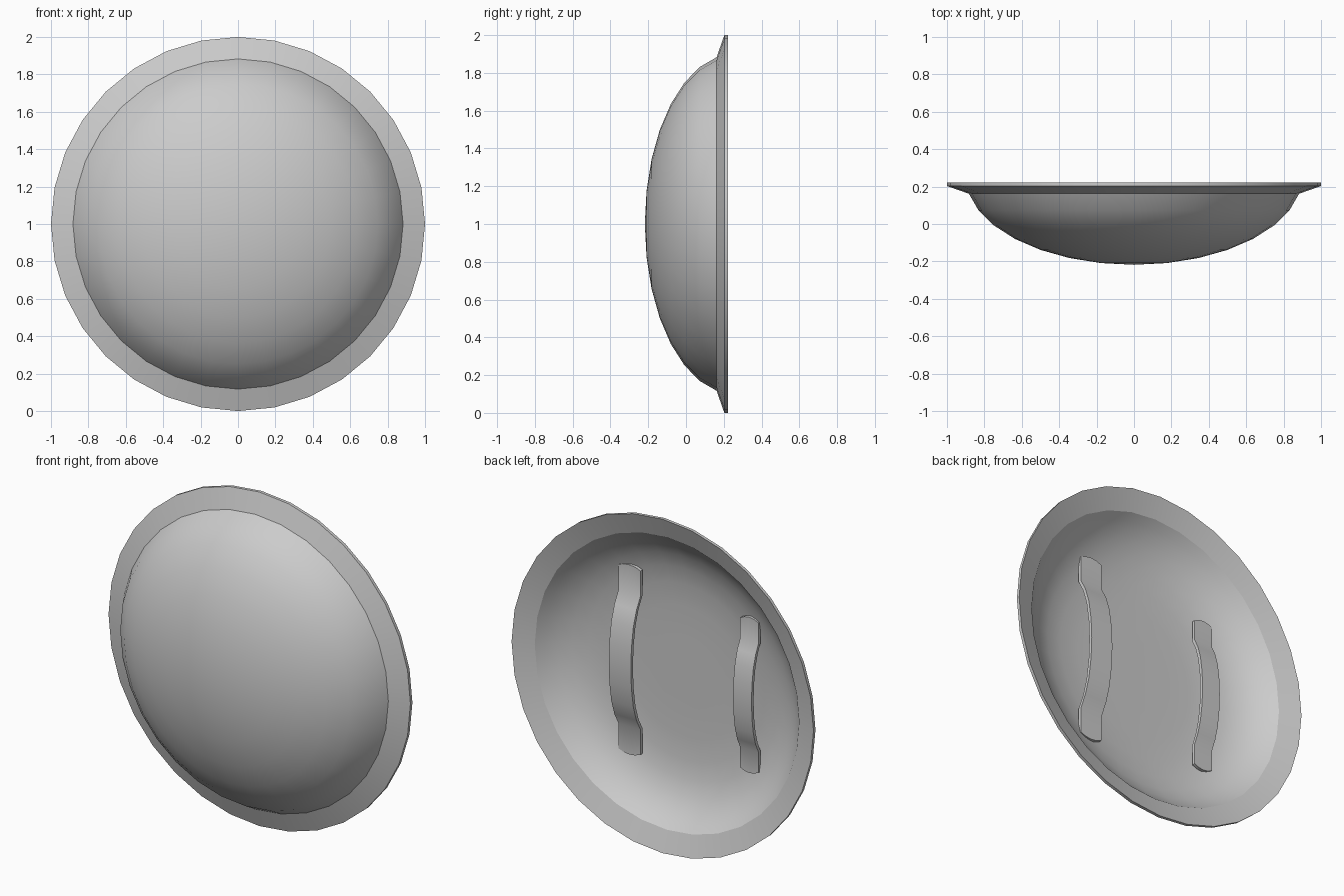
import bpy, bmesh
from math import sin, cos, pi, radians
from mathutils import Vector

cube = bpy.data.objects.get("Cube")
if cube:
    bpy.data.objects.remove(cube, do_unlink=True)

COLOUR = (0.6, 0.6, 0.6, 1)
gray = bpy.data.materials.new("plain gray")
gray.use_nodes = True
gray.diffuse_color = COLOUR
gray.node_tree.nodes["Principled BSDF"].inputs["Base Color"].default_value = COLOUR

SIDES = 32
STEP = 2 * pi / SIDES
MID = 1.0  # height of the disc centre


def make_object(name, bm, sharp):
    bmesh.ops.recalc_face_normals(bm, faces=bm.faces)
    mesh = bpy.data.meshes.new(name)
    bm.to_mesh(mesh)
    bm.free()
    obj = bpy.data.objects.new(name, mesh)
    bpy.context.collection.objects.link(obj)
    mesh.materials.append(gray)
    bpy.ops.object.select_all(action='DESELECT')
    obj.select_set(True)
    bpy.context.view_layer.objects.active = obj
    bpy.ops.object.shade_smooth_by_angle(angle=radians(sharp))


# Domed shell with a thin flared rim; the hollow at the back has a nearly
# flat floor that curves up to a steep wall. Profiles are (radius, y).
outer = [(0.9 * sin(k * STEP), 0.254 - 0.472 * cos(k * STEP)) for k in range(8)]
hollow = [(0.876 * f, -0.005 + 0.185 * f ** 6)
          for f in (0, 0.25, 0.45, 0.6, 0.72, 0.82, 0.9, 0.96, 1)]
profile = outer + [(1.0, 0.203), (1.0, 0.222)] + hollow[::-1]
bm = bmesh.new()
verts = [bm.verts.new((r, y, MID)) for r, y in profile]
edges = [bm.edges.new(pair) for pair in zip(verts, verts[1:])]
bmesh.ops.spin(bm, geom=verts + edges, cent=(0, 0, MID), axis=(0, 1, 0),
               angle=2 * pi, steps=SIDES, use_merge=False)
bmesh.ops.remove_doubles(bm, verts=bm.verts, dist=0.0005)
make_object("shield_shell", bm, sharp=24)


# Bowed straps with flat, slightly rounded ends resting on the hollow's floor
HALF = [(0.55, 0), (0.40, 0), (0.33, 0.42), (0.24, 0.74), (0.12, 0.94), (0, 1)]
PATH = HALF + [(-z, b) for z, b in HALF[-2::-1]]


def strap(name, x, width, length, bow, y=0.046, thickness=0.02, cols=4):
    bm = bmesh.new()
    rows = []
    for i, (z, b) in enumerate(PATH):
        row = []
        for c in range(cols + 1):
            u = 2 * c / cols - 1
            tip = 0.018 * (1 - u * u) if i in (0, len(PATH) - 1) else 0
            zz = z * length + (tip if z > 0 else -tip)
            row.append(bm.verts.new((x + u * width / 2, y + b * bow, MID + zz)))
        rows.append(row)
    for r0, r1 in zip(rows, rows[1:]):
        for c in range(cols):
            bm.faces.new((r0[c], r0[c + 1], r1[c + 1], r1[c]))
    # Thicken towards the dome
    back = bmesh.ops.extrude_face_region(bm, geom=bm.faces[:], use_keep_orig=True)
    moved = [g for g in back["geom"] if isinstance(g, bmesh.types.BMVert)]
    bmesh.ops.translate(bm, verts=moved, vec=Vector((0, -thickness, 0)))
    make_object(name, bm, sharp=35)


strap("arm_strap", x=0.342, width=0.146, length=1.0, bow=0.092)
strap("hand_strap", x=-0.452, width=0.122, length=0.815, bow=0.067)
